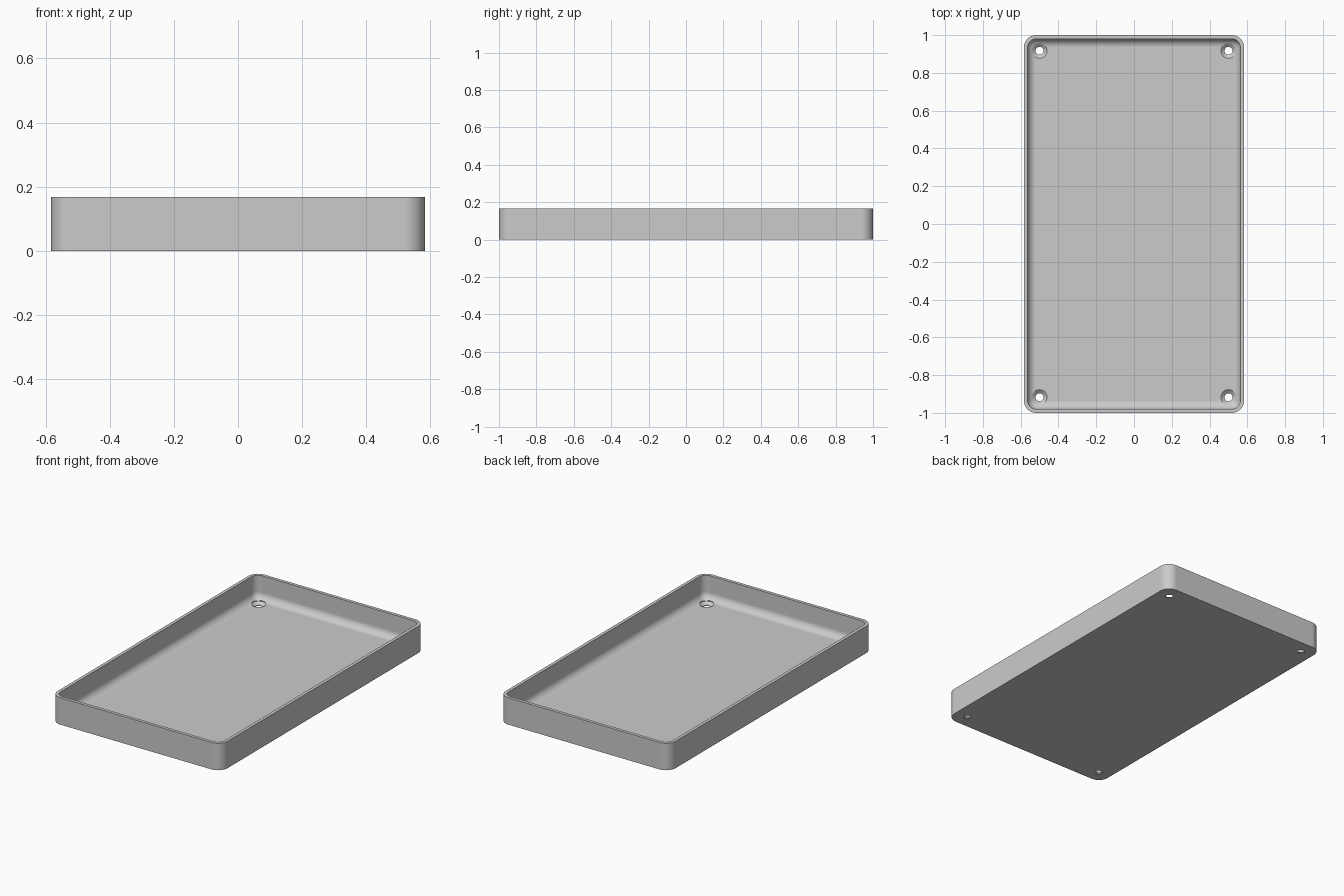
import bpy, bmesh
from math import sin, cos, pi

cube = bpy.data.objects.get("Cube")
if cube:
    bpy.data.objects.remove(cube, do_unlink=True)

HALF_X, HALF_Y, HEIGHT = 0.583, 1.0, 0.167
CORNER, WALL, FLOOR, FILLET = 0.065, 0.02, 0.02, 0.044
STEPS = 10

grey = bpy.data.materials.new("plain grey")
grey.use_nodes = True
colour = (0.6, 0.6, 0.6, 1)
grey.diffuse_color = colour
grey.node_tree.nodes["Principled BSDF"].inputs["Base Color"].default_value = colour


def rounded_ring(inset, z):
    """Rounded rectangle, inset from the outer outline."""
    r = max(CORNER - inset, 0.001)
    points = []
    for i, (sx, sy) in enumerate([(1, 1), (-1, 1), (-1, -1), (1, -1)]):
        cx, cy = sx * (HALF_X - inset - r), sy * (HALF_Y - inset - r)
        for k in range(STEPS + 1):
            a = (i + k / STEPS) * pi / 2
            points.append((cx + r * cos(a), cy + r * sin(a), z))
    return points


def round_ring(cx, cy, r, z, n=32):
    return [(cx + r * cos(2 * pi * k / n), cy + r * sin(2 * pi * k / n), z)
            for k in range(n)]


def loft(bm, rings):
    """Skin a stack of rings and close both ends."""
    loops = [[bm.verts.new(p) for p in ring] for ring in rings]
    for a, b in zip(loops, loops[1:]):
        n = len(a)
        for i in range(n):
            j = (i + 1) % n
            bm.faces.new((a[i], a[j], b[j], b[i]))
    bm.faces.new(loops[0][::-1])
    bm.faces.new(loops[-1])


def finish(bm, name):
    bmesh.ops.recalc_face_normals(bm, faces=bm.faces)
    mesh = bpy.data.meshes.new(name)
    bm.to_mesh(mesh)
    bm.free()
    mesh.materials.append(grey)
    obj = bpy.data.objects.new(name, mesh)
    bpy.context.collection.objects.link(obj)
    return obj


# Tray: outer wall, flat rim, inner wall and filleted floor
rings = [rounded_ring(0, 0), rounded_ring(0, HEIGHT), rounded_ring(WALL, HEIGHT)]
for k in range(STEPS + 1):
    a = k / STEPS * pi / 2
    rings.append(rounded_ring(WALL + FILLET * (1 - cos(a)),
                              FLOOR + FILLET * (1 - sin(a))))
bm = bmesh.new()
loft(bm, rings)
tray = finish(bm, "tray")

# Countersunk screw holes in the four corners
bm = bmesh.new()
for x in (-0.5, 0.5):
    for y in (-0.917, 0.917):
        loft(bm, [round_ring(x, y, r, z) for r, z in
                  ((0.021, -0.02), (0.021, 0.004), (0.04, FLOOR), (0.04, 0.08))])
cutter = finish(bm, "screw_hole_cutter")
cutter.hide_render = True

bpy.ops.object.select_all(action='DESELECT')
tray.select_set(True)
bpy.context.view_layer.objects.active = tray
cut = tray.modifiers.new("screw holes", 'BOOLEAN')
cut.operation = 'DIFFERENCE'
cut.solver = 'EXACT'
cut.object = cutter
bpy.ops.object.modifier_apply(modifier=cut.name)
bpy.data.objects.remove(cutter, do_unlink=True)

# Smooth corners and fillets, crisp rim and flat floor
bpy.ops.object.shade_smooth_by_angle(angle=0.5)
weighted = tray.modifiers.new("flat floor shading", 'WEIGHTED_NORMAL')
weighted.keep_sharp = True
